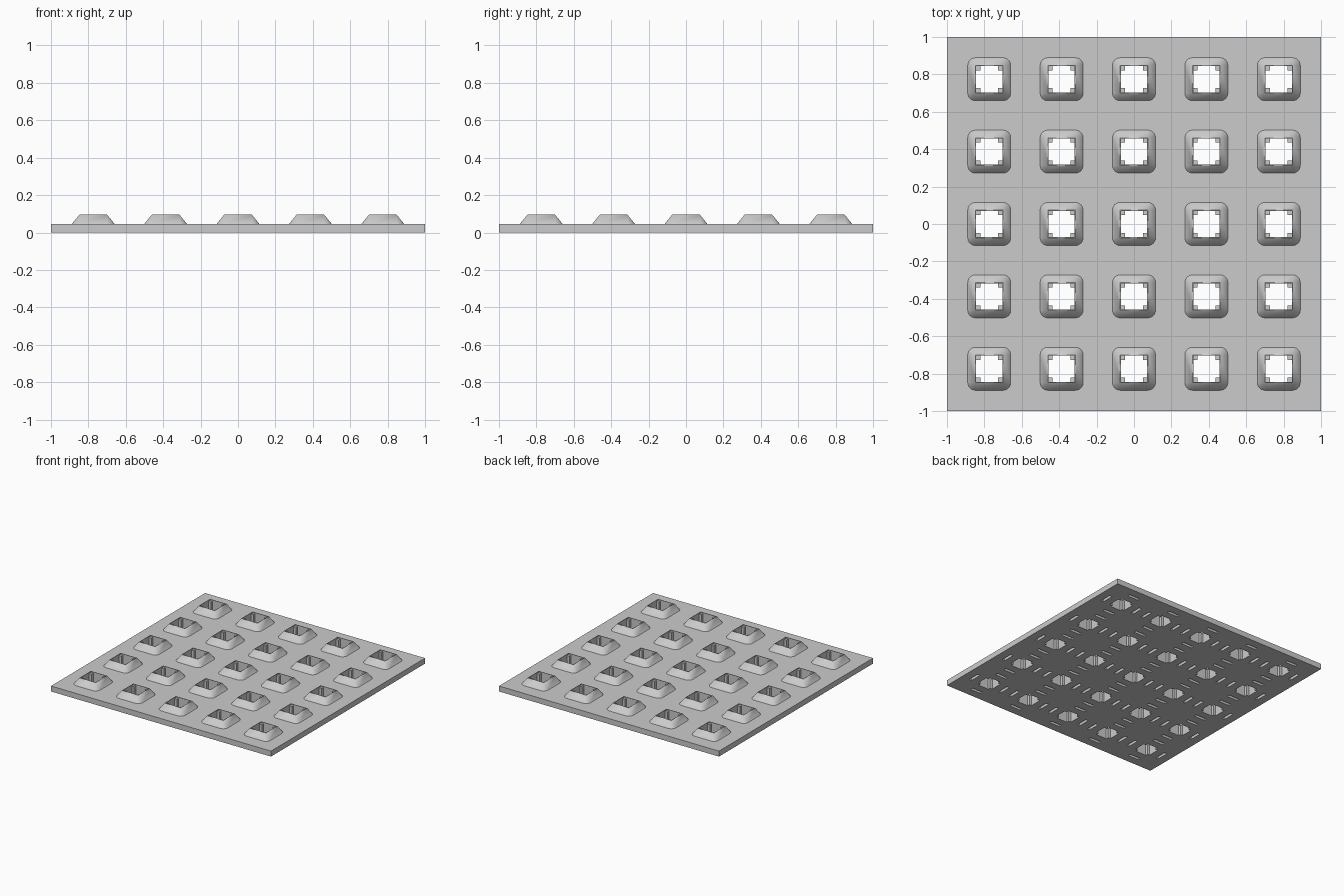
import bpy, bmesh, math
from mathutils import Matrix, Vector

old = bpy.data.objects.get("Cube")
if old:
    bpy.data.objects.remove(old, do_unlink=True)

PITCH, THICK, TOP = 0.387, 0.045, 0.095
HOLE, RIM, BASE = 0.07, 0.074, 0.115      # half widths
POST, POST_TOP = 0.022, 0.085
CENTRES = [(i * PITCH, j * PITCH) for i in range(-2, 3) for j in range(-2, 3)]

grey = bpy.data.materials.new("plain grey")
grey.use_nodes = True
colour = (0.6, 0.6, 0.6, 1)
grey.diffuse_color = colour
grey.node_tree.nodes["Principled BSDF"].inputs["Base Color"].default_value = colour


def box(bm, lo, hi):
    lo, hi = Vector(lo), Vector(hi)
    m = Matrix.Translation((lo + hi) / 2) @ Matrix.Diagonal((*(hi - lo), 1))
    bmesh.ops.create_cube(bm, size=1, matrix=m)


def make(name, bm):
    bmesh.ops.recalc_face_normals(bm, faces=bm.faces)
    me = bpy.data.meshes.new(name)
    bm.to_mesh(me)
    bm.free()
    me.materials.append(grey)
    ob = bpy.data.objects.new(name, me)
    bpy.context.collection.objects.link(ob)
    return ob


def cut(ob, cutter):
    mod = ob.modifiers.new("cut", "BOOLEAN")
    mod.operation, mod.solver, mod.object = "DIFFERENCE", "EXACT", cutter
    cutter.hide_render = True
    cutter.hide_set(True)


def stud(bm, x, y):
    """Square frame whose sloping sides flare to a rounded base."""
    flare, steps = BASE - RIM, 6
    low, rims, tops = [], [], []
    for c in range(4):
        a = math.radians(45 + 90 * c)
        px, py = (math.copysign(1, math.cos(a)), math.copysign(1, math.sin(a)))
        rim = bm.verts.new((x + px * RIM, y + py * RIM, TOP))
        rims.append(rim)
        tops.append(bm.verts.new((x + px * HOLE, y + py * HOLE, TOP)))
        arc = []
        for k in range(steps + 1):
            t = math.radians(90 * c + 90 * k / steps)
            arc.append(bm.verts.new((x + px * RIM + flare * math.cos(t),
                                     y + py * RIM + flare * math.sin(t), THICK)))
        for p, q in zip(arc, arc[1:]):
            bm.faces.new((p, q, rim)).smooth = True
        low.append(arc)
    feet = [bm.verts.new((v.co.x, v.co.y, THICK)) for v in tops]
    for c in range(4):
        d = (c + 1) % 4
        bm.faces.new((low[c][-1], low[d][0], rims[d], rims[c])).smooth = True
        bm.faces.new((rims[c], rims[d], tops[d], tops[c]))
        bm.faces.new((tops[c], tops[d], feet[d], feet[c]))


# Board with square openings and shallow slots underneath
bm = bmesh.new()
box(bm, (-1, -1, 0), (1, 1, THICK))
board = make("board", bm)

bm = bmesh.new()
for x, y in CENTRES:
    box(bm, (x - HOLE, y - HOLE, -0.1), (x + HOLE, y + HOLE, 0.2))
    for s in (-1, 1):
        for hx, hy, cx, cy in ((0.05, 0.012, 0, s * 0.145), (0.012, 0.05, s * 0.145, 0)):
            box(bm, (x + cx - hx, y + cy - hy, -0.1), (x + cx + hx, y + cy + hy, 0.025))
cut(board, make("opening_cutter", bm))

# Raised frames around the openings
bm = bmesh.new()
for x, y in CENTRES:
    stud(bm, x, y)
studs = make("raised_frames", bm)
bpy.context.view_layer.objects.active = studs
studs.select_set(True)
bpy.ops.object.shade_smooth_by_angle(angle=math.radians(30))

# Corner posts inside each opening
bm = bmesh.new()
for x, y in CENTRES:
    for sx in (-1, 1):
        for sy in (-1, 1):
            cx, cy = x + sx * (HOLE - POST / 2), y + sy * (HOLE - POST / 2)
            box(bm, (cx - POST / 2, cy - POST / 2, 0), (cx + POST / 2, cy + POST / 2, POST_TOP))
make("corner_posts", bm)
